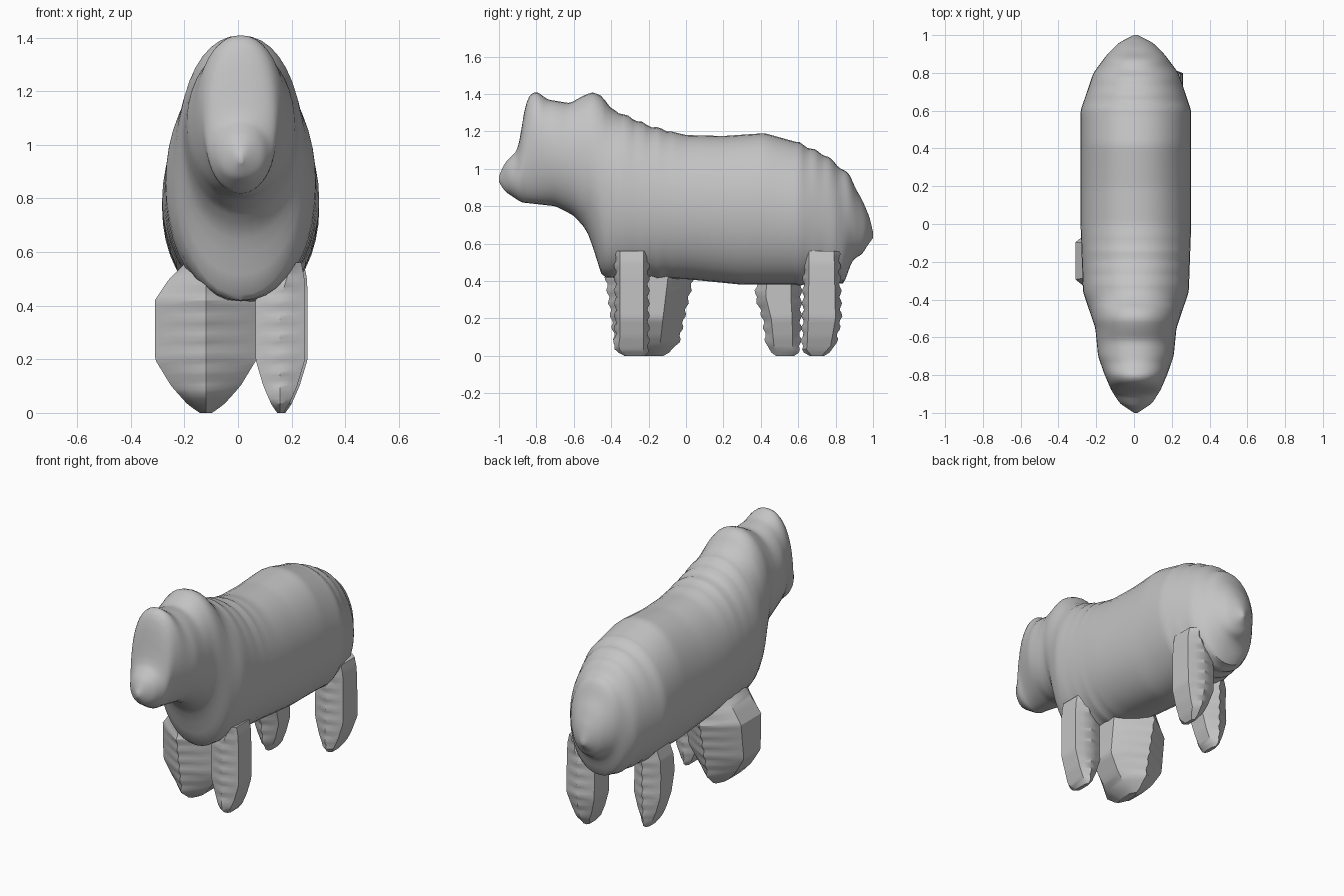
import bpy, bmesh, math

if "Cube" in bpy.data.objects:
    bpy.data.objects.remove(bpy.data.objects["Cube"])

grey = bpy.data.materials.new("plain grey")
grey.use_nodes = True
COLOUR = (0.55, 0.55, 0.55, 1)
grey.diffuse_color = COLOUR
grey.node_tree.nodes["Principled BSDF"].inputs["Base Color"].default_value = COLOUR


def interp(points, t):
    """Piecewise linear lookup in (position, value) pairs."""
    if t <= points[0][0]:
        return points[0][1]
    for (a, va), (b, vb) in zip(points, points[1:]):
        if t <= b:
            return va + (vb - va) * (t - a) / (b - a)
    return points[-1][1]


def soft(points, t, r=0.012):
    """Lookup with rounded corners."""
    r = min(r, 1 - abs(t))
    return (interp(points, t - r) + 2 * interp(points, t) + interp(points, t + r)) / 4


def loft(name, rings, angle):
    """Skin a list of closed rings and cap both ends."""
    bm = bmesh.new()
    loops = [[bm.verts.new(co) for co in ring] for ring in rings]
    n = len(loops[0])
    for a, b in zip(loops, loops[1:]):
        for i in range(n):
            j = (i + 1) % n
            bm.faces.new((a[i], a[j], b[j], b[i]))
    bm.faces.new(loops[0][::-1])
    bm.faces.new(loops[-1])
    bmesh.ops.recalc_face_normals(bm, faces=bm.faces)
    mesh = bpy.data.meshes.new(name)
    bm.to_mesh(mesh)
    bm.free()
    mesh.materials.append(grey)
    obj = bpy.data.objects.new(name, mesh)
    bpy.context.collection.objects.link(obj)
    bpy.ops.object.select_all(action='DESELECT')
    obj.select_set(True)
    bpy.context.view_layer.objects.active = obj
    bpy.ops.object.shade_smooth_by_angle(angle=math.radians(angle))
    return obj


# Body and head: outline of the back, belly and half width along y
BACK = [(-1, .96), (-.97, 1.03), (-.9, 1.1), (-.88, 1.2), (-.87, 1.3), (-.84, 1.39),
        (-.8, 1.415), (-.74, 1.37), (-.62, 1.35), (-.55, 1.39), (-.5, 1.41), (-.45, 1.39),
        (-.4, 1.32), (-.2, 1.23), (0, 1.18), (.2, 1.175), (.42, 1.19), (.6, 1.14),
        (.75, 1.07), (.88, .96), (.93, .85), (.98, .75), (1, .66)]
BELLY = [(-1, .93), (-.97, .88), (-.88, .82), (-.7, .8), (-.6, .75), (-.53, .67),
         (-.49, .56), (-.45, .42), (0, .41), (.3, .38), (.84, .38), (.88, .49),
         (.95, .56), (1, .63)]
WIDTH = [(-1, .01), (-.95, .085), (-.88, .13), (-.8, .165), (-.7, .2), (-.55, .215),
         (-.36, .28), (0, .293), (.6, .293), (.8, .225), (.9, .15), (.96, .09), (1, .01)]
CENTRE_X = 0.01
STEPS, SIDES = 120, 40

rings = []
for s in range(STEPS + 1):
    y = -math.cos(math.pi * s / STEPS)
    top, low, half = (soft(p, y) for p in (BACK, BELLY, WIDTH))
    mid, height = (top + low) / 2, (top - low) / 2
    # faint wool ripples on the rump and neck
    ripple = 0.006 * math.sin(y * 75) * (0.6 < y < 0.97 or -0.4 < y < -0.1)
    ring = []
    for k in range(SIDES):
        c, d = math.cos(math.tau * k / SIDES), math.sin(math.tau * k / SIDES)
        x = math.copysign(abs(c) ** 0.92, c) * half
        ring.append((CENTRE_X + x, y, mid + d * (height + ripple)))
    rings.append(ring)
loft("body_and_head", rings, 40)

# Legs: flat-sided posts with ridged front and back, keel-shaped feet
SPAN = [(0, .12), (.03, .35), (.1, .68), (.2, 1), (.42, 1), (.5, .72), (.56, .4)]


def leg(name, x0, x1, front, rear, flat, lean=0):
    rings, levels = [], 32
    for s in range(levels + 1):
        z = 0.56 * s / levels
        cx = (x0 + x1) / 2 + lean * max(0, z - 0.42)
        hx = (x1 - x0) / 2 * interp(SPAN, z)
        y0, y1 = interp(front, z), interp(rear, z)
        cy, hy = (y0 + y1) / 2, (y1 - y0) / 2
        jag = 0.007 * math.sin(z * 95)
        side = [(0, -1), (.55, -.5 - flat / 2), (1, -flat),
                (1, flat), (.55, .5 + flat / 2), (0, 1)]
        outline = side + [(-u, v) for u, v in side[-2:0:-1]]
        rings.append([(cx + u * hx, cy + v * (hy + (jag if u == 0 else 0)), z)
                      for u, v in outline])
    loft(name, rings, 32)


leg("front_left_leg", .065, .25,
    [(0, -.33), (.04, -.39), (.1, -.38), (.56, -.38)],
    [(0, -.22), (.03, -.2), (.56, -.2)], .7, .3)
leg("front_right_leg", -.31, .07,
    [(0, -.28), (.06, -.38), (.2, -.4), (.42, -.43), (.56, -.4)],
    [(0, -.12), (.06, -.04), (.2, -.01), (.42, .04), (.56, .02)], .42)
leg("rear_left_leg", .07, .26,
    [(0, .66), (.03, .62), (.56, .63)],
    [(0, .74), (.05, .8), (.2, .83), (.56, .82)], .7, .3)
leg("rear_right_leg", -.22, -.04,
    [(0, .48), (.05, .43), (.2, .41), (.32, .37), (.56, .4)],
    [(0, .58), (.03, .61), (.56, .62)], .55)
